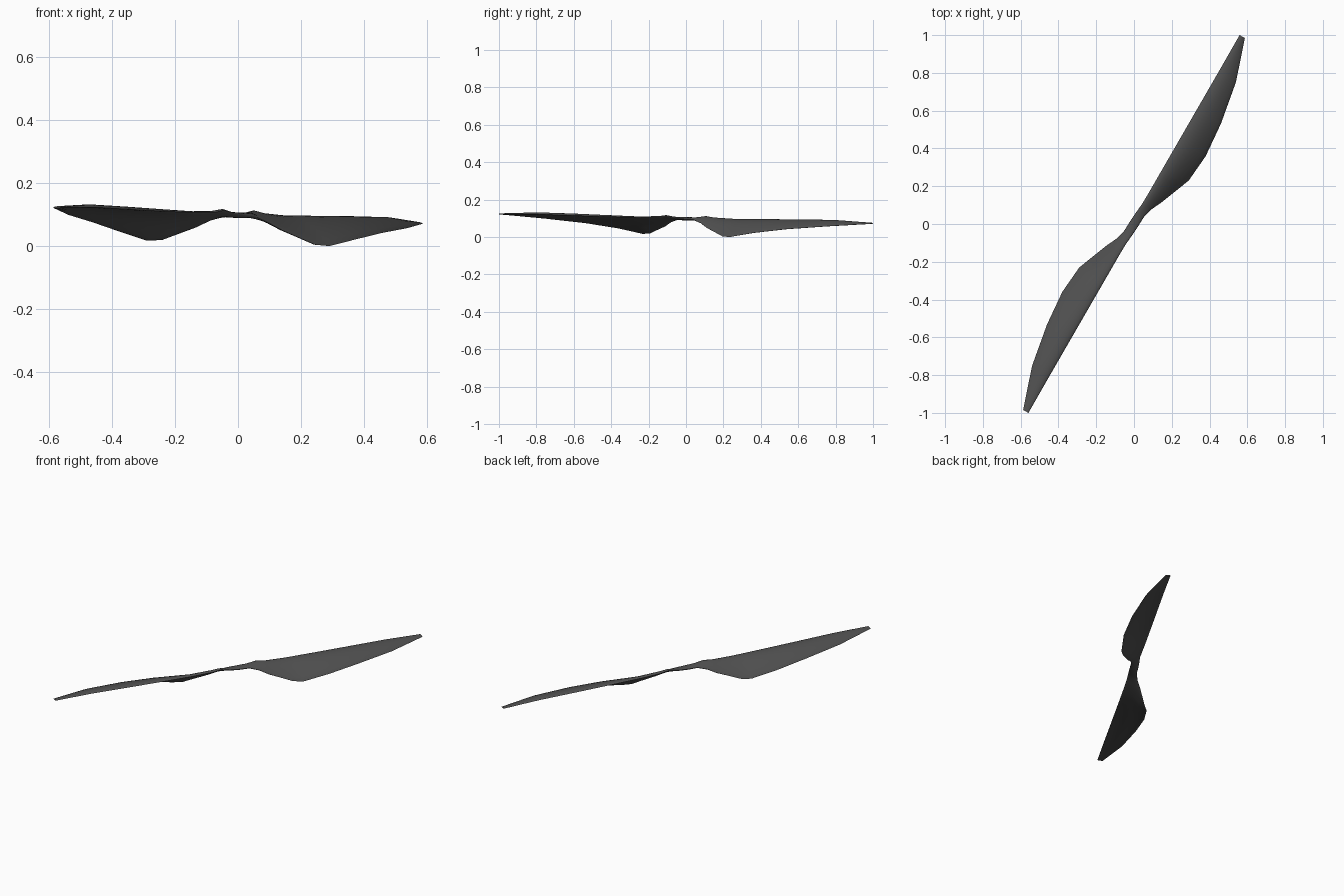
import bpy, bmesh, math

if "Cube" in bpy.data.objects:
    bpy.data.objects.remove(bpy.data.objects["Cube"])

# One flat colour: dark grey plastic
mat = bpy.data.materials.new("dark grey")
mat.diffuse_color = (0.08, 0.08, 0.08, 1)
mat.use_nodes = True
mat.node_tree.nodes["Principled BSDF"].inputs["Base Color"].default_value = mat.diffuse_color

# Blade stations: radius, leading offset, trailing offset,
# leading height, trailing height, camber, half thickness
STATIONS = [
    (0.0, -0.025, 0.025, 0.101, 0.101, 0.0, 0.009),
    (0.06, -0.021, 0.027, 0.105, 0.099, 0.0, 0.008),
    (0.115, -0.016, 0.042, 0.115, 0.082, 0.003, 0.009),
    (0.165, -0.015, 0.066, 0.107, 0.058, 0.008, 0.010),
    (0.29, -0.015, 0.115, 0.103, 0.015, 0.015, 0.010),
    (0.345, -0.015, 0.136, 0.103, 0.012, 0.017, 0.010),
    (0.50, -0.015, 0.149, 0.103, 0.038, 0.016, 0.010),
    (0.69, -0.015, 0.133, 0.104, 0.062, 0.014, 0.009),
    (0.92, -0.015, 0.092, 0.106, 0.082, 0.011, 0.007),
    (1.146, -0.016, 0.016, 0.102, 0.100, 0.001, 0.003),
]
SIDES = 20
UX, UY = 0.5, 0.866  # direction of the blade seen from above


def section(bm, sign, st):
    """Curved thin aerofoil ring; sign -1 turns it half way round the hub."""
    r, lead, trail, z0, z1, camber, half = st
    ring = []
    for i in range(SIDES):
        a = 2 * math.pi * i / SIDES
        t = (1 - math.cos(a)) / 2
        o = lead + (trail - lead) * t
        z = z0 + (z1 - z0) * t + camber * math.sin(math.pi * t ** 0.8) + half * math.sin(a)
        x = sign * (r * UX + o * UY)
        y = sign * (r * UY - o * UX)
        # whole propeller leans slightly
        ring.append(bm.verts.new((x, y, z - 0.018 * x - 0.0149 * y)))
    return ring


# Two blades lofted outwards and welded at the hub
bm = bmesh.new()
for sign in (1, -1):
    rings = [section(bm, sign, st) for st in STATIONS]
    for a, b in zip(rings, rings[1:]):
        for i in range(SIDES):
            j = (i + 1) % SIDES
            bm.faces.new((a[i], a[j], b[j], b[i]))
    bm.faces.new(rings[-1])
bmesh.ops.remove_doubles(bm, verts=bm.verts, dist=0.0002)
bmesh.ops.recalc_face_normals(bm, faces=bm.faces)

# Rest the lowest point on the ground
low = min(v.co.z for v in bm.verts)
for v in bm.verts:
    v.co.z -= low

mesh = bpy.data.meshes.new("propeller")
bm.to_mesh(mesh)
bm.free()
mesh.materials.append(mat)
obj = bpy.data.objects.new("propeller", mesh)
bpy.context.collection.objects.link(obj)
bpy.context.view_layer.objects.active = obj
obj.select_set(True)
bpy.ops.object.shade_smooth_by_angle(angle=math.radians(50))
